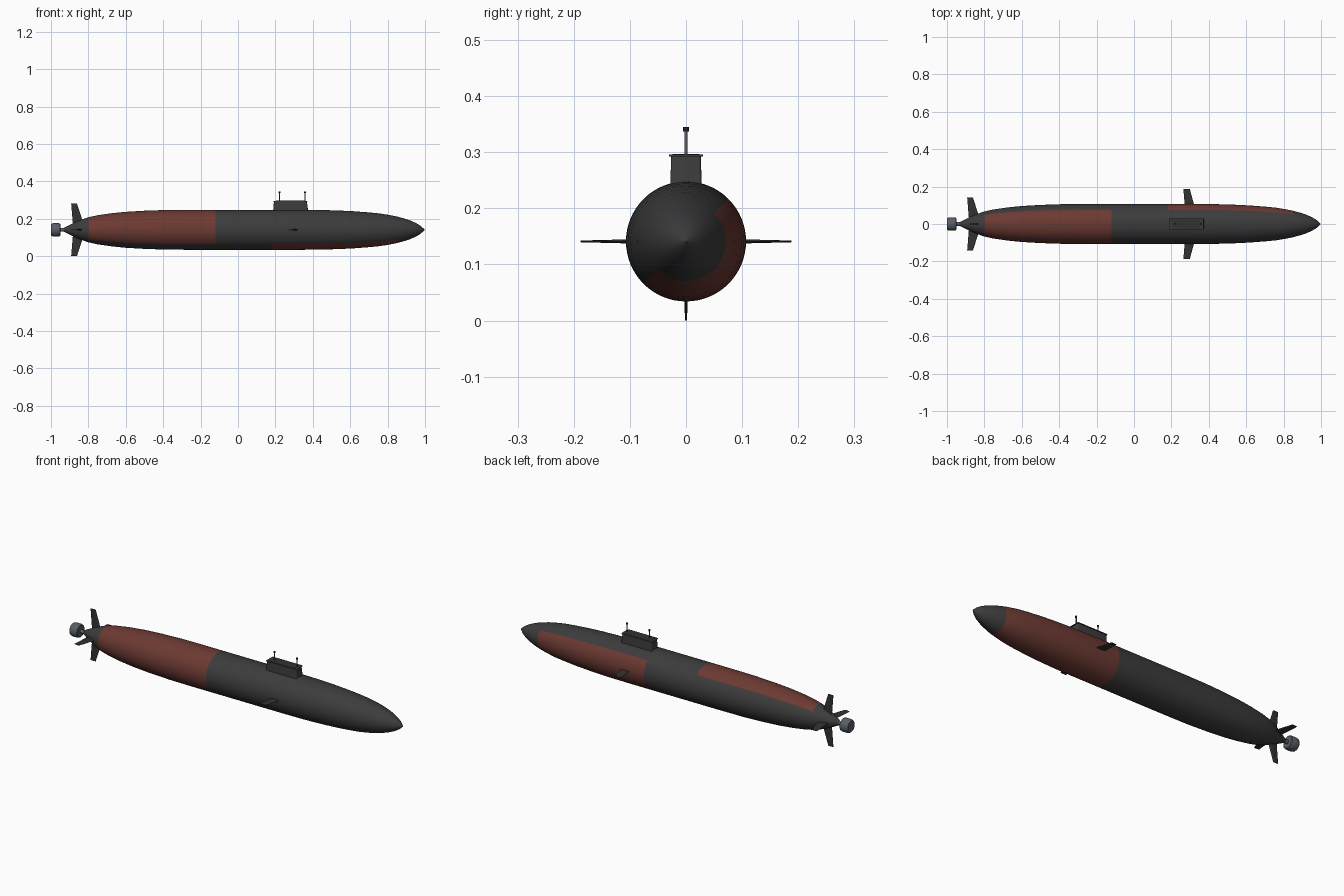
import bpy, bmesh, math
from mathutils import Vector

if "Cube" in bpy.data.objects:
    bpy.data.objects.remove(bpy.data.objects["Cube"])

ZC = 0.141  # height of the hull axis


def mat(name, rgb):
    m = bpy.data.materials.new(name)
    m.diffuse_color = (*rgb, 1)
    m.use_nodes = True
    m.node_tree.nodes["Principled BSDF"].inputs["Base Color"].default_value = m.diffuse_color
    return m


DARK = mat("dark grey", (0.045, 0.045, 0.045))
RED = mat("hull red", (0.15, 0.042, 0.032))
FIN = mat("fin charcoal", (0.032, 0.032, 0.033))
STEEL = mat("steel grey", (0.10, 0.115, 0.135))
BLACK = mat("black", (0.015, 0.015, 0.015))


def finish(name, bm, mats, smooth=True):
    bmesh.ops.recalc_face_normals(bm, faces=bm.faces)
    me = bpy.data.meshes.new(name)
    bm.to_mesh(me)
    bm.free()
    for m in mats:
        me.materials.append(m)
    ob = bpy.data.objects.new(name, me)
    bpy.context.collection.objects.link(ob)
    if smooth:
        bpy.ops.object.select_all(action='DESELECT')
        ob.select_set(True)
        bpy.context.view_layer.objects.active = ob
        bpy.ops.object.shade_smooth_by_angle(angle=math.radians(35))
    return ob


def loft(bm, rings):
    """Skin closed rings of points and cap both ends."""
    vs = [[bm.verts.new(p) for p in r] for r in rings]
    n = len(vs[0])
    for a, b in zip(vs, vs[1:]):
        for i in range(n):
            bm.faces.new((a[i], a[(i + 1) % n], b[(i + 1) % n], b[i]))
    bm.faces.new(vs[0])
    bm.faces.new(vs[-1])


def lathe_x(name, profile, mats, n=64):
    bm = bmesh.new()
    loft(bm, [[(x, r * math.cos(2 * math.pi * i / n), ZC + r * math.sin(2 * math.pi * i / n))
               for i in range(n)] for x, r in profile])
    return finish(name, bm, mats)


# hull: body of revolution with two red panels split by a diagonal plane
hull = lathe_x("hull", [
    (-0.95, 0.001), (-0.92, 0.016), (-0.88, 0.036), (-0.84, 0.053), (-0.80, 0.067), (-0.75, 0.078),
    (-0.68, 0.088), (-0.60, 0.096), (-0.50, 0.102), (-0.38, 0.106), (-0.25, 0.107), (-0.12, 0.107),
    (0.05, 0.107), (0.18, 0.107), (0.32, 0.107), (0.44, 0.106), (0.54, 0.103), (0.62, 0.099),
    (0.70, 0.093), (0.76, 0.087), (0.81, 0.079), (0.85, 0.071), (0.89, 0.060), (0.92, 0.050),
    (0.95, 0.037), (0.975, 0.022), (0.99, 0.009), (0.998, 0.001)], [DARK, RED])
for f in hull.data.polygons:
    c = f.center
    upper = c.z - ZC > c.y
    if (upper and -0.80 < c.x < -0.12) or (not upper and 0.18 < c.x < 0.85):
        f.material_index = 1

# pump jet and its shaft
lathe_x("pump_jet", [(-1.0, 0.030), (-0.997, 0.033), (-0.985, 0.036), (-0.962, 0.036),
                     (-0.953, 0.034), (-0.95, 0.030)], [STEEL], 32)
lathe_x("propeller_shaft", [(-0.96, 0.010), (-0.93, 0.010)], [STEEL], 16)


def fin(name, angle, root, tip, r0, r1, t0, t1):
    """Tapered fin; root and tip are (rear x, front x), angle 0 points to +y."""
    out = Vector((0, math.cos(angle), math.sin(angle)))
    side = Vector((0, -math.sin(angle), math.cos(angle)))
    rings = []
    for (a, b), r, t in ((root, r0, t0), (tip, r1, t1)):
        shape = [(0, 0.1), (0.5, 0.42), (0.8, 0.5), (0.95, 0.3), (1, 0)]
        shape += [(u, -w) for u, w in reversed(shape[:-1])]
        rings.append([Vector((a + (b - a) * u, 0, ZC)) + out * r + side * w * t for u, w in shape])
    bm = bmesh.new()
    loft(bm, rings)
    return finish(name, bm, [FIN])


# stern fins in a cross, and the forward diving planes
for i, label in enumerate(("left", "upper", "right", "lower")):
    fin(f"stern_fin_{label}", i * math.pi / 2, (-0.882, -0.822), (-0.892, -0.861),
        0.02, 0.141, 0.008, 0.004)
for label, a in (("left", 0), ("right", math.pi)):
    fin(f"diving_plane_{label}", a, (0.272, 0.325), (0.264, 0.298), 0.09, 0.188, 0.008, 0.003)


def rounded_rect(x0, x1, hy, z, r=0.005, k=4):
    pts = []
    for q, (cx, cy) in enumerate(((x1 - r, hy - r), (x0 + r, hy - r),
                                  (x0 + r, r - hy), (x1 - r, r - hy))):
        for j in range(k + 1):
            a = math.pi / 2 * (q + j / k)
            pts.append((cx + r * math.cos(a), cy + r * math.sin(a), z))
    return pts


# sail tower with a thin overhanging cap and an inset deck
bm = bmesh.new()
loft(bm, [rounded_rect(0.186, 0.378, 0.0285, 0.22), rounded_rect(0.192, 0.368, 0.0265, 0.293)])
finish("sail", bm, [DARK])
bm = bmesh.new()
loft(bm, [rounded_rect(0.188, 0.372, 0.030, 0.292), rounded_rect(0.188, 0.372, 0.030, 0.2955)])
finish("sail_cap", bm, [DARK])
bm = bmesh.new()
loft(bm, [rounded_rect(0.202, 0.358, 0.024, 0.295), rounded_rect(0.202, 0.358, 0.024, 0.2965)])
finish("sail_deck", bm, [FIN])


# periscope masts with dark heads
def cylinder_z(name, x, r, z0, z1, m, n=16):
    bm = bmesh.new()
    loft(bm, [[(x + r * math.cos(2 * math.pi * i / n), r * math.sin(2 * math.pi * i / n), z)
               for i in range(n)] for z in (z0, z1)])
    return finish(name, bm, [m])


for label, x in (("rear", 0.222), ("front", 0.358)):
    cylinder_z(f"mast_{label}", x, 0.0027, 0.28, 0.338, STEEL)
    cylinder_z(f"mast_head_{label}", x, 0.005, 0.337, 0.345, BLACK)
